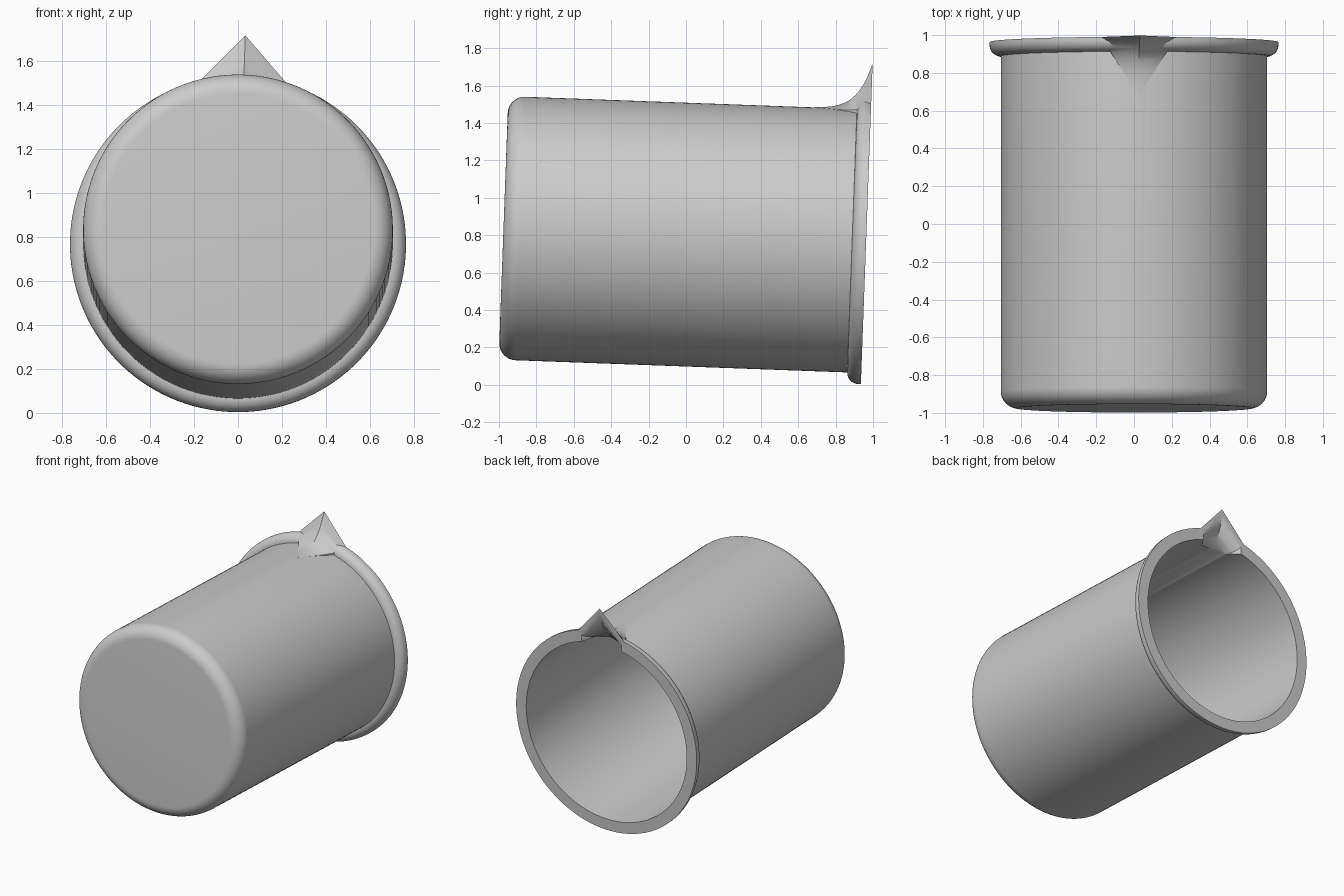
import bpy, bmesh, math
from mathutils import Vector, Matrix

cube = bpy.data.objects.get("Cube")
if cube:
    bpy.data.objects.remove(cube, do_unlink=True)

TILT = math.radians(2.1)
AXIS = Vector((0, math.cos(TILT), -math.sin(TILT)))
UP = Vector((0, math.sin(TILT), math.cos(TILT)))
RIM = Vector((0, 0.963, 0.768))
LENGTH, BODY_R, INNER_R, RIM_R = 1.94, 0.705, 0.68, 0.765
TURN = Matrix.Rotation(math.radians(2), 3, AXIS)

grey = bpy.data.materials.new("plain_grey")
grey.use_nodes = True
colour = (0.6, 0.6, 0.6, 1)
grey.diffuse_color = colour
grey.node_tree.nodes["Principled BSDF"].inputs["Base Color"].default_value = colour


def place(x, up, s):
    """Point across, up and along the tilted axis; s = 0 is the rim plane."""
    return RIM + Vector((x, 0, 0)) + UP * up + AXIS * s


def loft(name, rings):
    """Closed solid through a list of equal-length rings."""
    bm = bmesh.new()
    rows = [[bm.verts.new(p) for p in ring] for ring in rings]
    n = len(rows[0])
    for a, b in zip(rows, rows[1:]):
        for i in range(n):
            j = (i + 1) % n
            bm.faces.new((a[i], a[j], b[j], b[i]))
    bm.faces.new(rows[0])
    bm.faces.new(rows[-1])
    bmesh.ops.recalc_face_normals(bm, faces=bm.faces)
    mesh = bpy.data.meshes.new(name)
    bm.to_mesh(mesh)
    bm.free()
    obj = bpy.data.objects.new(name, mesh)
    bpy.context.collection.objects.link(obj)
    mesh.materials.append(grey)
    return obj


def lathe(name, profile, sides=128):
    turns = [math.tau * (i + 0.5) / sides for i in range(sides)]
    return loft(name, [[place(r * math.sin(t), r * math.cos(t), s) for t in turns]
                       for r, s in profile])


def quarter(r, s, size, start, steps=10):
    """Quarter-round arc about (r, s) in the profile plane."""
    angles = [start + math.pi / 2 * i / steps for i in range(steps + 1)]
    return [(r + size * math.cos(a), s + size * math.sin(a)) for a in angles]


def spout(name, wall, reach, end, steps=14):
    """V-shaped pouring lip that rises in a hollow curve towards its tip."""
    rings = []
    for i in range(steps + 1):
        t = i / steps
        s = -reach * (1 - t)
        half = 0.005 + (0.195 - wall * 0.5) * t
        foot = math.sqrt(BODY_R ** 2 - half ** 2) + 0.06 * t ** 4 - wall * 0.6
        tip = BODY_R + 0.002 + 0.08 * t ** 2 + 0.165 * t ** 5 - wall
        rings.append((half, foot, tip, s))
    if end:
        rings.append((*rings[-1][:3], end))
    return loft(name, [[RIM + TURN @ (place(x, u, s) - RIM) for x, u in
                        ((-h, 0.55), (-h, f), (0, p), (h, f), (h, 0.55))]
                       for h, f, p, s in rings])


def combine(target, tool, operation):
    mod = target.modifiers.new(operation.title(), "BOOLEAN")
    mod.object, mod.operation, mod.solver = tool, operation, "EXACT"
    bpy.context.view_layer.objects.active = target
    bpy.ops.object.modifier_apply(modifier=mod.name)
    bpy.data.objects.remove(tool, do_unlink=True)


# Outer body with rounded base and flared rim
base = -LENGTH
fillet = quarter(BODY_R - 0.09, base + 0.09, 0.09, -math.pi / 2)
flare = quarter(BODY_R, -0.015, RIM_R - BODY_R, -math.pi / 2)
beaker = lathe("beaker", fillet + flare + [(RIM_R, 0)])
combine(beaker, spout("spout", 0, 0.3, 0), "UNION")

# Hollow inside and the channel of the spout
inner_fillet = quarter(INNER_R - 0.07, base + 0.1, 0.07, -math.pi / 2)
combine(beaker, lathe("hollow", inner_fillet + [(INNER_R, 0.1)]), "DIFFERENCE")
combine(beaker, spout("channel", 0.06, 0.26, 0.1), "DIFFERENCE")

# Smooth walls with crisp edges
bpy.ops.object.select_all(action="DESELECT")
beaker.select_set(True)
bpy.context.view_layer.objects.active = beaker
bpy.ops.object.shade_smooth_by_angle(angle=math.radians(35))
